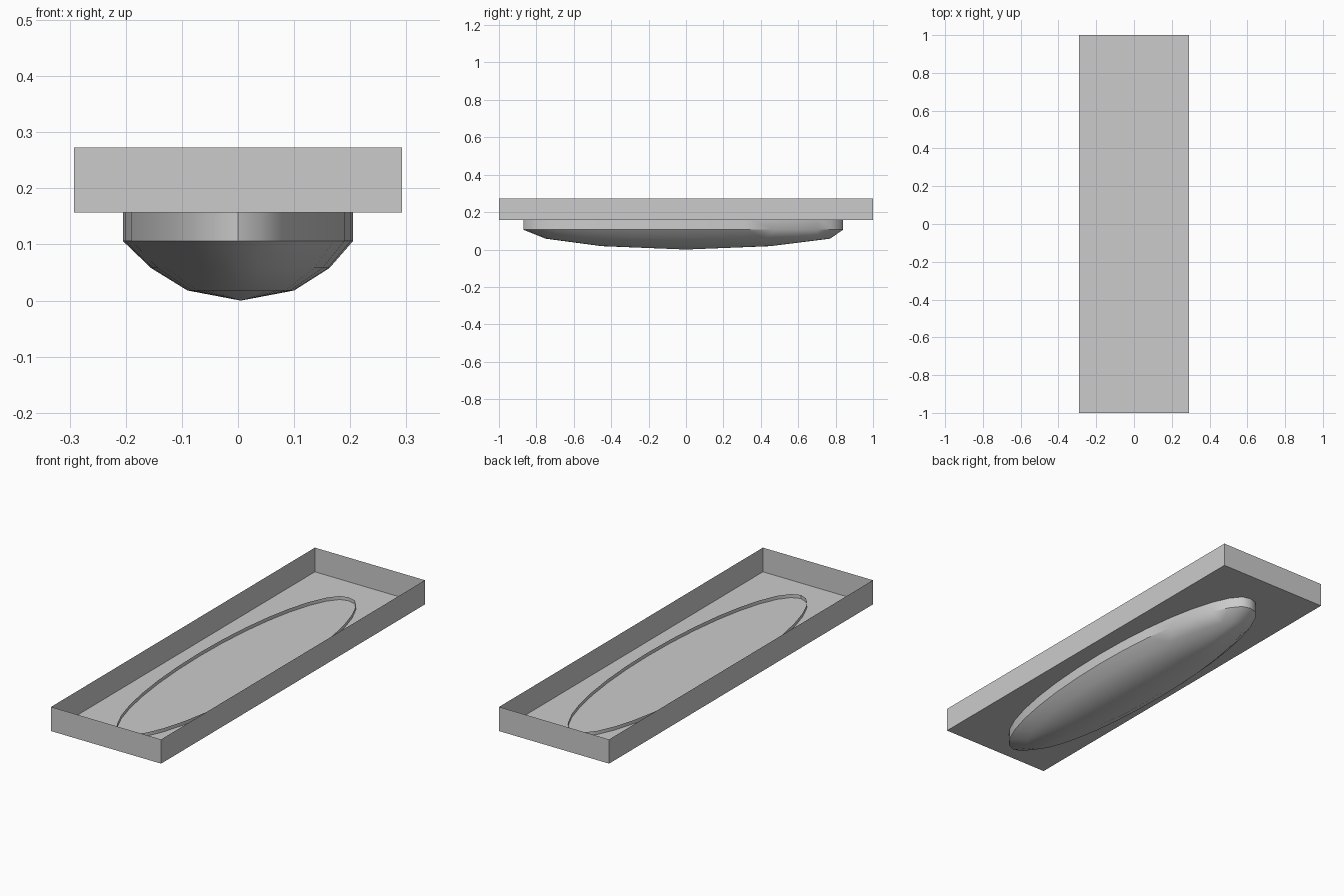
import bpy, bmesh
from math import sin, cos, pi, radians

if "Cube" in bpy.data.objects:
    bpy.data.objects.remove(bpy.data.objects["Cube"])

SIDES = 32


def make_object(name, bm):
    mesh = bpy.data.meshes.new(name)
    bm.to_mesh(mesh)
    bm.free()
    obj = bpy.data.objects.new(name, mesh)
    bpy.context.collection.objects.link(obj)
    return obj


def ring(bm, z, cx, rx, front, back, clamp=None):
    """Elongated loop with separate front and back lengths."""
    verts = []
    for i in range(SIDES):
        a = -pi / 2 + 2 * pi * i / SIDES
        y = sin(a) * (back if sin(a) > 0 else front)
        if clamp is not None:
            y = min(y, clamp)
        verts.append(bm.verts.new((cx + rx * cos(a), y, z)))
    return verts


# Open, thin-walled rectangular tray
bm = bmesh.new()
bmesh.ops.create_cube(bm, size=1)
for v in bm.verts:
    v.co.x *= 0.584
    v.co.y *= 2
    v.co.z = 0.273 if v.co.z > 0 else 0.157
bm.normal_update()
bmesh.ops.delete(bm, geom=[f for f in bm.faces if f.normal.z > 0.5], context='FACES_ONLY')
make_object("tray", bm)

# Oval hull below the tray, its thin rim passing just above the tray floor
bm = bmesh.new()
loops = [
    ring(bm, 0.174, 0, 0.205, 0.87, 0.845, 0.84),
    ring(bm, 0.106, 0, 0.205, 0.87, 0.845, 0.84),
    ring(bm, 0.058, 0.004, 0.159, 0.75, 0.77),
    ring(bm, 0.018, 0.005, 0.095, 0.45, 0.45),
]
for up, low in zip(loops, loops[1:]):
    for i in range(SIDES):
        j = (i + 1) % SIDES
        bm.faces.new((up[i], low[i], low[j], up[j]))
apex = bm.verts.new((0.005, 0, 0))
for i in range(SIDES):
    bm.faces.new((loops[-1][i], apex, loops[-1][(i + 1) % SIDES]))
hull = make_object("oval_hull", bm)

bpy.context.view_layer.objects.active = hull
hull.select_set(True)
bpy.ops.object.shade_smooth_by_angle(angle=radians(40))
